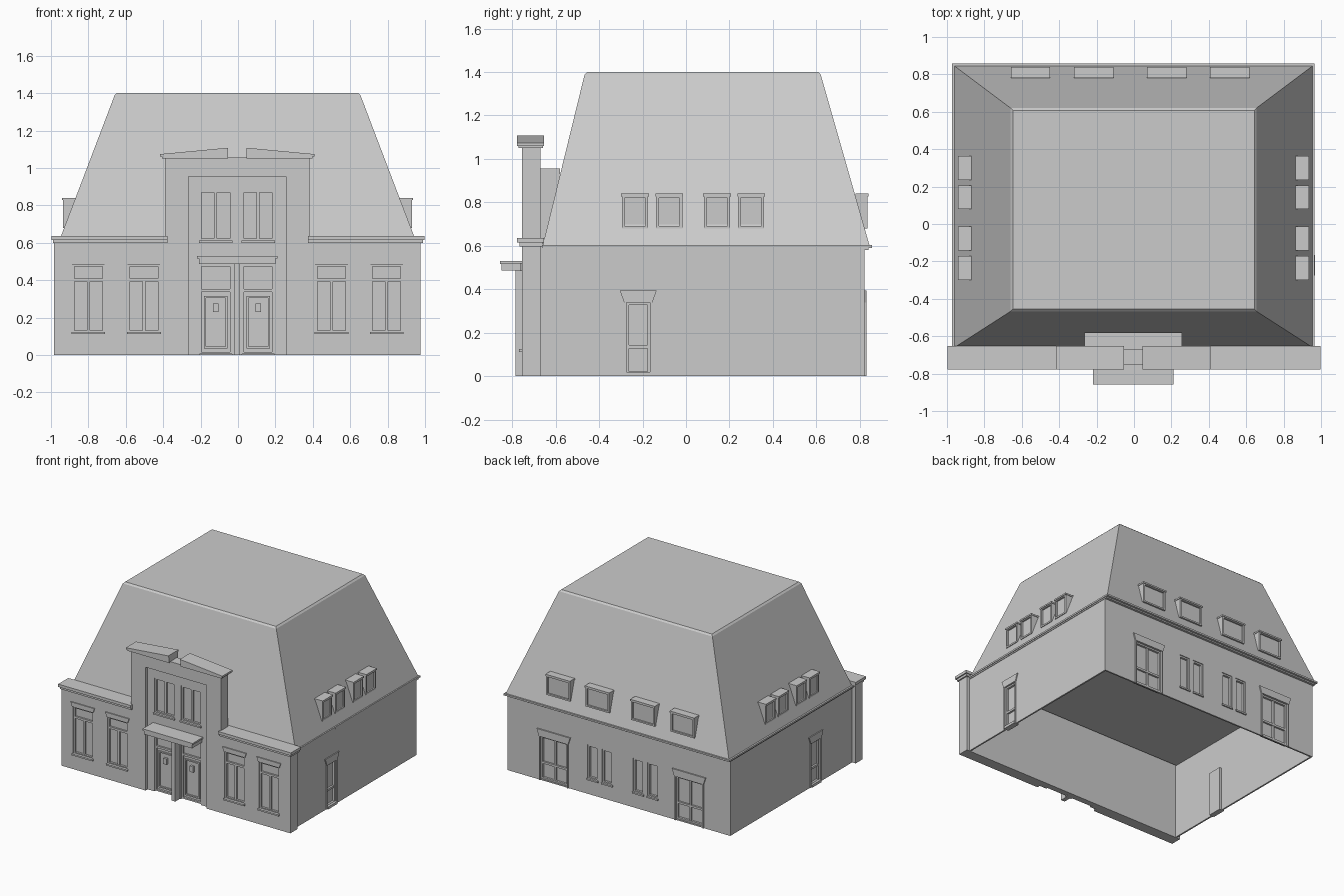
import bpy
import bmesh
from mathutils import Vector

if "Cube" in bpy.data.objects:
    bpy.data.objects.remove(bpy.data.objects["Cube"])

plaster = bpy.data.materials.new("plain_grey")
GREY = (0.6, 0.6, 0.6, 1)
plaster.diffuse_color = GREY
plaster.use_nodes = True
plaster.node_tree.nodes["Principled BSDF"].inputs["Base Color"].default_value = GREY

# Wall frames: u runs along the wall, d points outward, z is up
WALLS = {
    "plan": lambda u, d, z: (u, d, z),
    "front": lambda u, d, z: (u, -d, z),
    "back": lambda u, d, z: (u, d, z),
    "left": lambda u, d, z: (d, u, z),
    "right": lambda u, d, z: (-d, u, z),
}


class Part:
    """Collects solids in one wall frame and turns them into an object."""

    def __init__(self, name, wall="plan"):
        self.name, self.place, self.bm = name, WALLS[wall], bmesh.new()

    def box(self, u0, u1, d0, d1, z0, z1, flare=0):
        bottom = [(u0, z0), (u1, z0)]
        top = [(u1 + flare, z1), (u0 - flare, z1)]
        return self.prism(bottom + top, d0, d1)

    def prism(self, profile, d0, d1):
        rings = [[self.bm.verts.new(self.place(u, d, z)) for u, z in profile] for d in (d0, d1)]
        n = len(profile)
        faces = [self.bm.faces.new(r) for r in rings]
        for i in range(n):
            j = (i + 1) % n
            faces.append(self.bm.faces.new((rings[0][i], rings[0][j], rings[1][j], rings[1][i])))
        bmesh.ops.recalc_face_normals(self.bm, faces=faces)
        return self

    def ring(self, u0, u1, d0, d1, z0, z1, t):
        self.box(u0, u0 + t, d0, d1, z0, z1)
        self.box(u1 - t, u1, d0, d1, z0, z1)
        self.box(u0 + t, u1 - t, d0, d1, z0, z0 + t)
        return self.box(u0 + t, u1 - t, d0, d1, z1 - t, z1)

    def done(self):
        mesh = bpy.data.meshes.new(self.name)
        self.bm.to_mesh(mesh)
        self.bm.free()
        mesh.materials.append(plaster)
        obj = bpy.data.objects.new(self.name, mesh)
        bpy.context.collection.objects.link(obj)
        return obj


def carve(obj, cutter):
    mod = obj.modifiers.new("openings", "BOOLEAN")
    mod.object, mod.solver = cutter, "EXACT"
    mod.use_self = True
    cutter.hide_render = True
    bpy.context.view_layer.update()
    graph = bpy.context.evaluated_depsgraph_get()
    mesh = bpy.data.meshes.new_from_object(obj.evaluated_get(graph))
    obj.modifiers.clear()
    obj.data = mesh
    bpy.data.objects.remove(cutter)


def casement(name, wall, u, w, z0, z1, d, bars=(), mullion=None, depth=0.03):
    """Recessed pane in a frame; bars are rail heights, mullion the height where it stops."""
    p = Part(name, wall)
    a, b = u - w / 2, u + w / 2
    p.box(a, b, d - depth, d - depth + 0.008, z0, z1)
    p.ring(a, b, d - depth + 0.004, d - 0.006, z0, z1, 0.012)
    for z in bars:
        p.box(a, b, d - depth + 0.004, d - 0.008, z - 0.008, z + 0.008)
    if mullion:
        p.box(u - 0.008, u + 0.008, d - depth + 0.004, d - 0.01, z0, mullion)
    return p


# ---- Main walls: thin shell, open at the bottom
X, BACK, FRONT, EAVE = 0.955, 0.822, 0.754, 0.6
back_doors = (-0.605, 0.555)
back_windows = (-0.292, -0.167, 0.1, 0.223)
for wall in ("left", "right"):
    shell = Part(wall + "_wall", wall).box(-0.68, BACK, X - 0.012, X, 0, EAVE).done()
    carve(shell, Part("cutter", wall).box(-0.275, -0.165, X - 0.1, X + 0.1, 0.01, 0.34).done())
    door = casement(wall + "_side_door", wall, -0.22, 0.11, 0.01, 0.34, X, (0.135,))
    door.box(-0.285, -0.155, X - 0.01, X + 0.008, 0.34, 0.395, 0.02)
    for u in (-0.285, -0.165):
        door.box(u, u + 0.01, X - 0.01, X + 0.006, 0, 0.34)
    door.box(-0.275, -0.165, X - 0.03, X + 0.012, 0, 0.02)
    door.done()

shell = Part("back_wall", "back").box(-X, X, BACK - 0.012, BACK, 0, EAVE).done()
cut = Part("cutter", "back")
for u in back_doors:
    cut.box(u - 0.115, u + 0.115, BACK - 0.1, BACK + 0.1, 0.01, 0.34)
for u in back_windows:
    cut.box(u - 0.045, u + 0.045, BACK - 0.1, BACK + 0.1, 0.12, 0.38)
carve(shell, cut.done())
for u in back_doors:
    door = casement("back_double_door", "back", u, 0.23, 0.01, 0.34, BACK, (0.135,), 0.34)
    door.box(u - 0.125, u + 0.125, BACK - 0.01, BACK + 0.01, 0.34, 0.395, 0.018)
    for s in (-0.125, 0.115):
        door.box(u + s, u + s + 0.01, BACK - 0.01, BACK + 0.008, 0, 0.34)
    door.done()
for u in back_windows:
    win = casement("back_window", "back", u, 0.09, 0.12, 0.38, BACK)
    win.box(u - 0.048, u + 0.048, BACK - 0.01, BACK + 0.01, 0.11, 0.122)
    win.done()

# ---- Front facade: stepped slab with a shallow centre niche
CX = -0.004
NICHE = FRONT - 0.025
ground_windows = (-0.8, -0.503, 0.5, 0.795)
pair = (CX - 0.115, CX + 0.112)
outline = [(-0.985, 0), (0.977, 0), (0.977, EAVE), (0.383, EAVE),
           (0.383, 1.055), (-0.389, 1.055), (-0.389, EAVE), (-0.985, EAVE)]
facade = Part("front_facade", "front").prism(outline, 0.67, FRONT).done()
carve(facade, Part("cutter", "front").box(CX - 0.26, CX + 0.26, NICHE, 0.9, -0.1, 0.955).done())
cut = Part("cutter", "front")
for u in ground_windows:
    cut.box(u - 0.087, u + 0.087, FRONT - 0.028, 0.9, 0.12, 0.485)
for u in pair:
    cut.box(u - 0.087, u + 0.087, NICHE - 0.028, 0.9, 0.61, 0.88)
    cut.box(u - 0.087, u + 0.087, NICHE - 0.028, 0.9, -0.1, 0.485)
carve(facade, cut.done())
Part("niche_backing", "front").box(CX - 0.26, CX + 0.26, 0.58, 0.68, 0.61, 0.955).done()

for u in ground_windows:
    win = casement("ground_window", "front", u, 0.174, 0.12, 0.485, FRONT, (0.4,), 0.4)
    win.box(u - 0.09, u + 0.09, FRONT - 0.01, FRONT + 0.008, 0.485, 0.52, 0.012)
    win.box(u - 0.09, u + 0.09, FRONT - 0.01, FRONT + 0.015, 0.112, 0.124)
    win.done()
for u in pair:
    win = casement("upper_window", "front", u, 0.174, 0.61, 0.88, NICHE, (), 0.88)
    win.box(u - 0.09, u + 0.09, NICHE - 0.01, NICHE + 0.012, 0.6, 0.612)
    win.done()
    # Front door with a transom light, raised panel and small hatch
    door = casement("front_door", "front", u, 0.174, 0.005, 0.485, NICHE, (0.345,))
    door.ring(u - 0.062, u + 0.062, NICHE - 0.024, NICHE - 0.012, 0.035, 0.315, 0.01)
    door.box(u - 0.014, u + 0.014, NICHE - 0.024, NICHE - 0.004, 0.23, 0.275)
    door.done()
Part("door_pillar", "front").box(CX - 0.016, CX + 0.016, 0.7, 0.786, 0, 0.487).done()
canopy = Part("door_canopy", "front").box(CX - 0.205, CX + 0.205, 0.7, 0.85, 0.487, 0.517)
canopy.box(CX - 0.214, CX + 0.214, 0.7, 0.857, 0.517, 0.53).done()

# ---- Cornices and the broken pediment
for s, inner in ((-1, 0.378), (1, 0.374)):
    a, b = sorted((s * inner, s * 0.997))
    c, e = sorted((s * inner, s * 0.988))
    cornice = Part("wing_cornice", "front").box(c, e, 0.66, 0.767, 0.598, 0.615)
    cornice.box(a, b, 0.653, 0.777, 0.615, 0.637).done()
    lo, hi = CX + s * 0.413, CX + s * 0.049
    ped = Part("broken_pediment", "front")
    ped.prism([(lo - s * 0.01, 1.05), (hi, 1.05), (hi, 1.094), (lo - s * 0.01, 1.063)], 0.658, 0.77)
    ped.prism([(lo, 1.06), (hi, 1.094), (hi, 1.108), (lo, 1.074)], 0.653, 0.777).done()

# ---- Mansard roof with a closed underside and slim eaves
def frustum(bm, levels):
    rings = []
    for x0, x1, y0, y1, z in levels:
        rings.append([bm.verts.new(Vector(c)) for c in
                      ((x0, y0, z), (x1, y0, z), (x1, y1, z), (x0, y1, z))])
    bm.faces.new(rings[0][::-1])
    bm.faces.new(rings[-1])
    for low, high in zip(rings, rings[1:]):
        for i in range(4):
            j = (i + 1) % 4
            bm.faces.new((low[i], low[j], high[j], high[i]))


roof = Part("mansard_roof")
frustum(roof.bm, [(-0.96, 0.955, -0.66, 0.845, EAVE), (-0.66, 0.655, -0.467, 0.62, 1.388),
                  (-0.648, 0.643, -0.455, 0.608, 1.4)])
roof.done()
eaves = Part("eaves")
eaves.box(-0.972, 0.964, -0.66, 0.857, 0.59, 0.603)
eaves.box(-0.964, 0.959, -0.66, 0.84, 0.58, 0.59).done()


# ---- Dormers: vertical front, flat cap, running back into the slope
def dormer(wall, u, w, face, depth):
    p = Part(wall + "_dormer", wall)
    a, b = u - w / 2 + 0.004, u + w / 2 - 0.004
    p.prism([(a, 0.68), (b, 0.68), (b, 0.832), (a, 0.832)], face - depth, face - 0.012)
    p.ring(a, b, face - 0.015, face, 0.68, 0.832, 0.012)
    p.box(u - w / 2, u + w / 2, face - depth, face + 0.005, 0.828, 0.84).done()


for side, face in (("left", 0.93), ("right", 0.935)):
    for u in (-0.235, -0.077, 0.143, 0.3):
        dormer(side, u, 0.128, face, 0.068)
for u in (-0.553, -0.215, 0.175, 0.512):
    dormer("back", u, 0.21, 0.835, 0.055)
